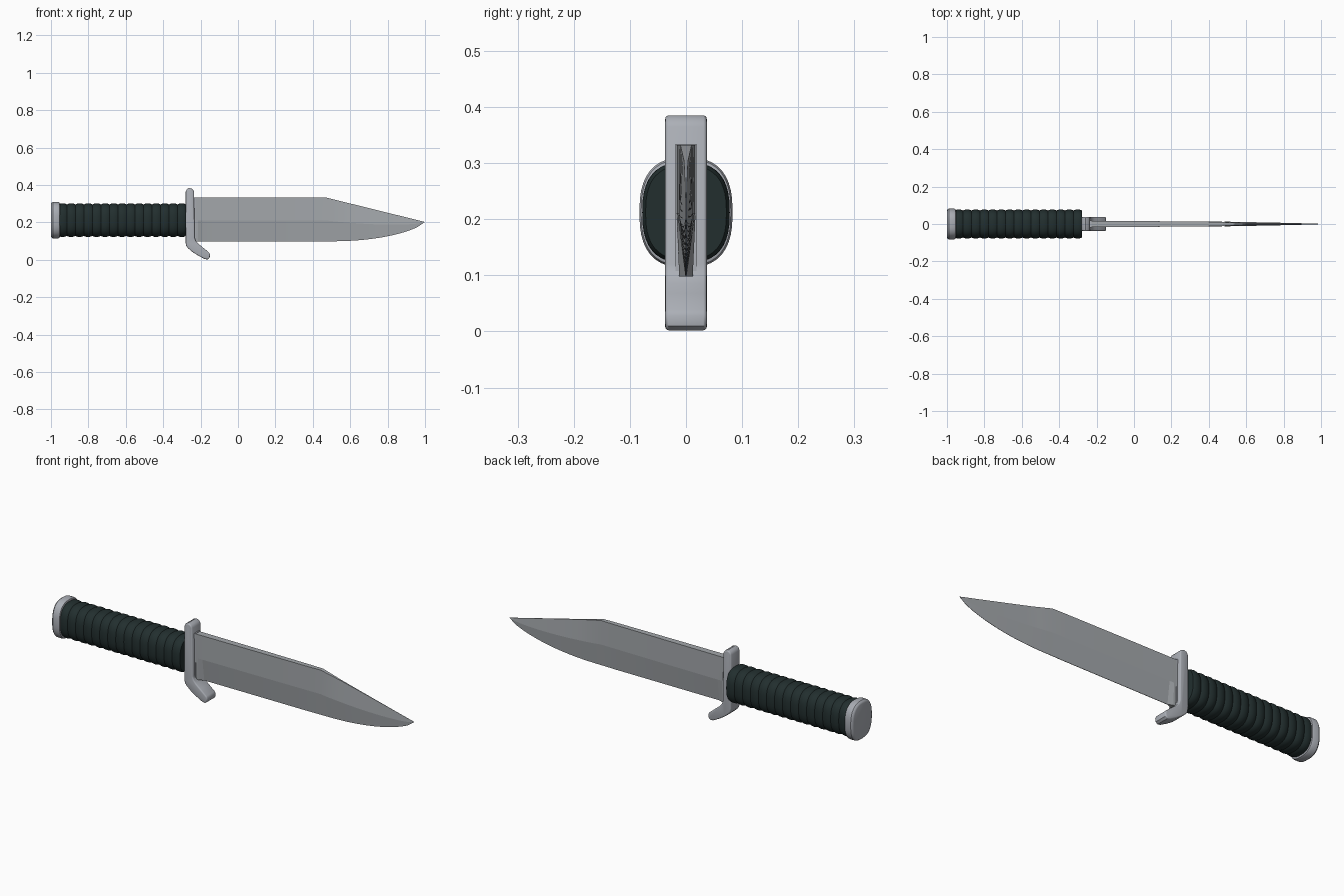
import bpy, bmesh, math

if "Cube" in bpy.data.objects:
    bpy.data.objects.remove(bpy.data.objects["Cube"])


def material(name, rgb):
    m = bpy.data.materials.new(name)
    m.diffuse_color = (*rgb, 1)
    m.use_nodes = True
    m.node_tree.nodes["Principled BSDF"].inputs["Base Color"].default_value = m.diffuse_color
    return m


STEEL = material("blade steel", (0.37, 0.39, 0.41))
FITTING = material("fitting steel", (0.41, 0.43, 0.47))
GRIP = material("dark green grip", (0.016, 0.028, 0.028))


def finish(name, bm, mat, angle=30, bevel=0):
    bmesh.ops.recalc_face_normals(bm, faces=bm.faces[:])
    me = bpy.data.meshes.new(name)
    bm.to_mesh(me)
    bm.free()
    me.materials.append(mat)
    ob = bpy.data.objects.new(name, me)
    bpy.context.collection.objects.link(ob)
    bpy.ops.object.select_all(action='DESELECT')
    ob.select_set(True)
    bpy.context.view_layer.objects.active = ob
    if bevel:
        b = ob.modifiers.new("bevel", 'BEVEL')
        b.width, b.segments, b.limit_method = bevel, 3, 'ANGLE'
        b.angle_limit = math.radians(50)
        bpy.ops.object.modifier_apply(modifier=b.name)
    bpy.ops.object.shade_smooth_by_angle(angle=math.radians(angle))
    return ob


def loft(bm, sections):
    rings = [[bm.verts.new(p) for p in s] for s in sections]
    n = len(rings[0])
    for a, b in zip(rings, rings[1:]):
        for i in range(n):
            j = (i + 1) % n
            bm.faces.new((a[i], a[j], b[j], b[i]))
    bm.faces.new(rings[0])
    bm.faces.new(rings[-1])


def oval(x, ry, rz, n=40, e=2.6, zc=0.212):
    pts = []
    for i in range(n):
        a = 2 * math.pi * i / n
        c, s = math.cos(a), math.sin(a)
        pts.append((x, ry * math.copysign(abs(c) ** (2 / e), c),
                    zc + rz * math.copysign(abs(s) ** (2 / e), s)))
    return pts


# grip with 15 rounded ridges
bm = bmesh.new()
secs = []
RIDGES, STEPS = 15, 8
for k in range(RIDGES * STEPS + 1):
    d = -0.006 * (1 - abs(math.sin(math.pi * k / STEPS)) ** 0.8)
    secs.append(oval(-0.96 + 0.682 * k / (RIDGES * STEPS), 0.078 + d, 0.09 + d))
loft(bm, secs)
finish("grip", bm, GRIP, 50)

# pommel cap with rounded rims
bm = bmesh.new()
loft(bm, [oval(x, 0.083 - d, 0.098 - d) for x, d in
          ((-1, 0.012), (-0.997, 0.005), (-0.99, 0), (-0.962, 0), (-0.955, 0.003), (-0.953, 0.008))])
finish("pommel", bm, FITTING, 35)

# guard: side profile with hooked lower end, extruded across y
profile = [(-0.28, 0.365), (-0.273, 0.379), (-0.259, 0.385), (-0.243, 0.379), (-0.235, 0.365),
           (-0.232, 0.12), (-0.226, 0.102), (-0.212, 0.086), (-0.19, 0.068), (-0.155, 0.039),
           (-0.149, 0.028), (-0.152, 0.01), (-0.163, 0.002), (-0.178, 0.004), (-0.212, 0.022),
           (-0.245, 0.043), (-0.268, 0.063), (-0.277, 0.075), (-0.28, 0.09)]
bm = bmesh.new()
loft(bm, [[(x, y, z) for x, z in profile] for y in (-0.037, 0.037)])
finish("guard", bm, FITTING, 40, 0.006)

# blade: hexagonal wedge sections (x, top, middle, bottom, half widths top/mid/bottom)
stations = [(-0.24, 0.332, 0.21, 0.098, 0.017, 0.017, 0.012),
            (-0.215, 0.332, 0.21, 0.098, 0.017, 0.017, 0.012),
            (-0.19, 0.332, 0.21, 0.098, 0.0165, 0.0165, 0.0012),
            (0.10, 0.332, 0.21, 0.098, 0.015, 0.015, 0.001),
            (0.40, 0.332, 0.21, 0.098, 0.012, 0.0125, 0.001),
            (0.475, 0.332, 0.21, 0.099, 0.010, 0.012, 0.001)]
for i in range(1, 15):
    t = i / 14
    x = 0.475 + 0.522 * t
    top = 0.332 - 0.129 * t
    u = max(0, (x - 0.5) / 0.497)
    bottom = 0.099 + 0.102 * (1 - (1 - u ** 2.1) ** 0.72)
    mid = bottom + (top - bottom) * (0.475 + 0.03 * t)
    w = 0.012 * (1 - t) ** 0.8 + 0.0008
    stations.append((x, top, mid, bottom, max(0.0006, 0.010 - 0.03 * t) if t < 0.25 else 0.35 * w * (1 - t) + 0.0006,
                     w, 0.0007))
bm = bmesh.new()
secs = []
for x, zt, zm, zb, wt, wm, wb in stations:
    secs.append([(x, -wt, zt), (x, wt, zt), (x, wm, zm), (x, wb, zb), (x, -wb, zb), (x, -wm, zm)])
loft(bm, secs)
finish("blade", bm, STEEL, 4)

# thin collar where the blade meets the guard
bm = bmesh.new()
loft(bm, [[(x, -0.019, 0.334), (x, 0.019, 0.334), (x, 0.019, 0.096), (x, -0.019, 0.096)]
          for x in (-0.24, -0.228)])
finish("blade_collar", bm, FITTING, 30)
